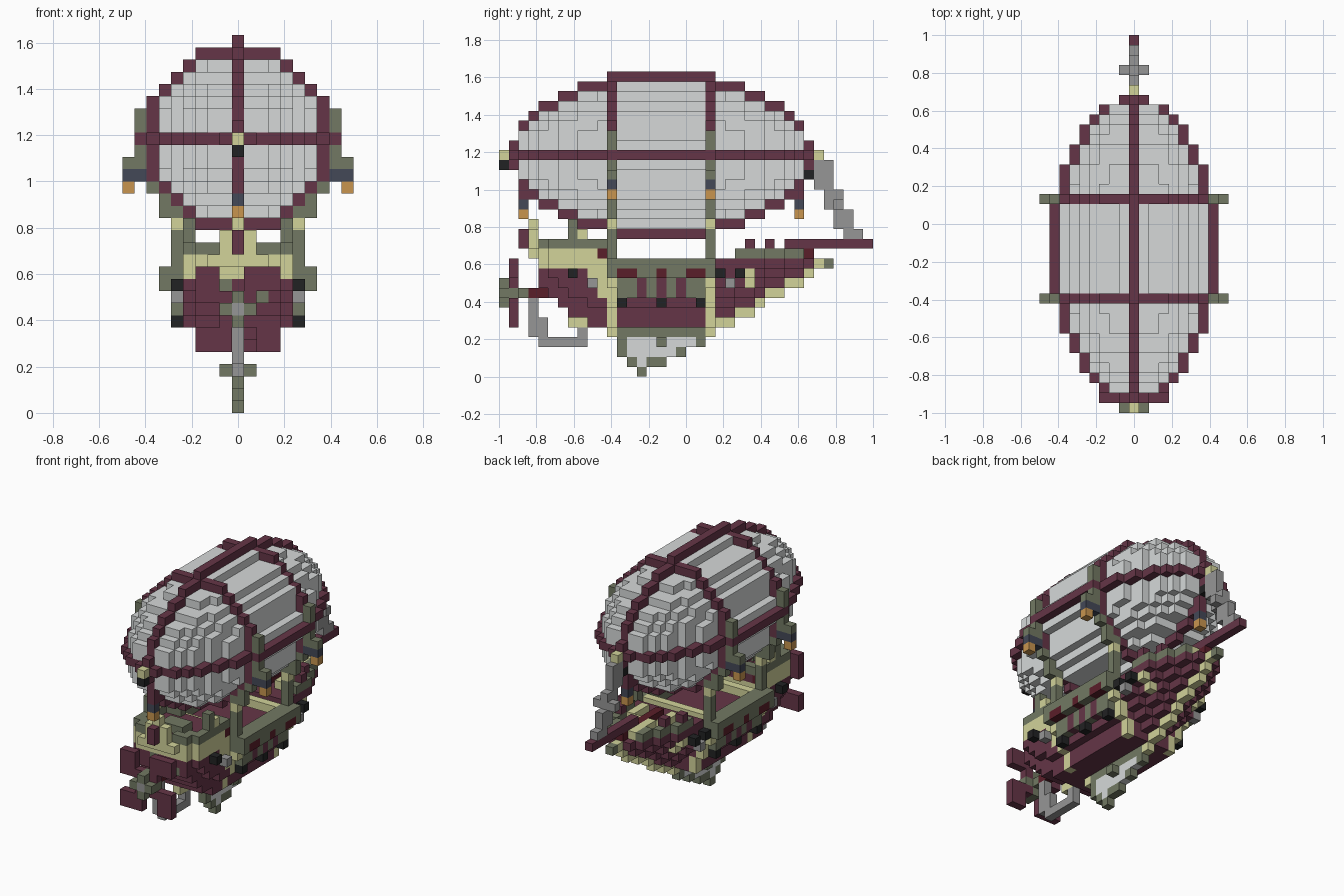
import bpy
import bmesh
from mathutils import Vector

cube = bpy.data.objects.get("Cube")
if cube:
    bpy.data.objects.remove(cube)

V = 2 / 38            # block size
MID, AXIS = 16, 22    # balloon centre along the length, and its axis height

# Flat colours
PALETTE = {"cloth": "D6D9D9", "maroon": "653547", "moss": "727963", "straw": "D2D39A",
           "black": "212223", "slate": "434857", "amber": "C8954F", "steel": "969696",
           "dark_red": "5A1E29"}
MATS = {}
for name, code in PALETTE.items():
    rgb = [((int(code[n:n + 2], 16) / 255 + 0.055) / 1.055) ** 2.4 for n in (0, 2, 4)]
    mat = bpy.data.materials.new(name)
    mat.use_nodes = True
    mat.diffuse_color = (*rgb, 1)
    mat.node_tree.nodes["Principled BSDF"].inputs["Base Color"].default_value = (*rgb, 1)
    MATS[name] = mat

blocks = {}


def span(a):
    return range(a[0], a[1] + 1) if isinstance(a, tuple) else (a,)


def put(part, colour, x, y, z, mirror=False):
    """Fill a box of blocks; a pair is an inclusive range."""
    for i in span(x):
        for j in span(y):
            for k in span(z):
                blocks[i, j, k] = (part, colour)
                if mirror:
                    blocks[-i, j, k] = (part, colour)


# Balloon: rounded caps on a drum, with raised ribs in two planes and two hoops
CAP = [7, 7, 7, 6, 6, 5, 5, 4, 3, 1]
for j in range(1, 32):
    d = abs(j - MID) - 5
    hoop = d == 0
    rib = 8 if d <= 0 else CAP[d - 1]
    r = rib - 1
    reach = 46 * (1 - (d / 10.2) ** 2) if d > 0 else 58 if hoop else 52
    for i in range(-r, r + 1):
        for k in range(-r, r + 1):
            if i * i + k * k <= reach:
                put("balloon_hoops" if hoop else "balloon", "maroon" if hoop else "cloth",
                    i, j, AXIS + k)
    put("balloon_ribs", "maroon", 0, j, (AXIS - rib, AXIS + rib))
    put("balloon_ribs", "maroon", (-rib, rib), j, AXIS)

# Balloon end caps and hanging end lanterns
put("balloon_nose", "straw", 0, 0, 22)
put("balloon_nose", "black", 0, 0, 21)
put("balloon_tail", "straw", 0, 32, 22)
put("balloon_tail", "black", 0, 31, 20)
for j in (2, 30):
    put("end_lantern", "maroon", 0, j, (18, 19))
    put("end_lantern", "slate", 0, j, 17)
    put("end_lantern", "amber", 0, j, 16)


# Hull outline
def half_width(j):
    if j < 11:
        return min(4, j - 1)
    return 5 if j <= 21 else round(4.4 * (1 - ((j - 21) / 12) ** 2))


def keel_height(j):
    if j < 11:
        return {4: 9, 5: 8, 6: 7, 7: 6, 8: 6}.get(j, 5)
    return 5 if j < 22 else 5 + (j - 22) * 6 // 10


for j in range(4, 32):
    w, low = half_width(j), keel_height(j)
    top = 9 if 11 <= j <= 21 else 11
    for k in range(low, top + 1):
        step = 3 + (k - low) // 2 if j < 22 else k - low
        h = min(w, step)
        put("hull", "maroon", (-h, h), j, k)
    if j > 21:
        put("keel_trim", "straw", 0, j, low)

# Middle bulwarks with ports, struts and studs
put("bulwark", "moss", 5, (12, 20), (8, 11), True)
put("bulwark", "moss", 5, (11, 21), (10, 11), True)
put("bulwark", "moss", 6, (11, 21), (10, 11), True)
for ports in ((12, 13), 16, (19, 20)):
    put("port", "dark_red", 6, ports, 10, True)
for j in (14, 16, 18):
    put("strut", "maroon", 5, j, (8, 9), True)
for j in (12, 16, 20):
    put("stud", "black", 5, j, 7, True)

# Straw frames around the hull at both ends of the middle, and deck beams
for j in (11, 21):
    for x, z in ((5, 9), (4, (7, 8)), (3, (5, 6)), (0, 4)):
        put("hull_frame", "straw", x, j, z, True)
for j in (12, 20):
    put("deck_beam", "straw", (-4, 4), j, 11)

# Bow gallery: straw band, moss railing, floor
for j in range(3, 11):
    w = half_width(j)
    put("bow_gallery", "straw", (-w, w), j, 12)
    if j > 3:
        put("bow_gallery", "straw", (-w, w), j, 11)
        inner = half_width(j - 1)
        put("bow_railing", "moss", (min(inner, w - 1) if j < 6 else w, w), j, 13, True)
        put("bow_floor", "maroon", (1 - w, w - 1), j, 12)
put("bow_railing", "moss", (2, 4), 10, 13, True)
put("bow_post", "straw", (-1, 1), 3, (13, 14))
put("bow_post", "straw", 0, 3, 15)
put("bow_post", "maroon", 0, 2, (13, 14))
put("bow_post", "moss", 4, 7, (14, 15), True)
put("bow_post", "straw", 4, 8, 14, True)
put("bow_table", "moss", (-1, 1), (6, 7), 13)
put("bow_table", "dark_red", 4, 10, 12, True)
put("bow_trim", "straw", 4, (9, 10), 10, True)
put("bow_trim", "straw", 4, 10, (8, 9), True)
put("bow_trim", "straw", 0, (7, 8), 5)
put("bow_studs", "moss", -1, 4, 10)
put("bow_studs", "moss", 2, 4, 9)
put("bow_window", "steel", 5, 9, 9, True)
put("bow_window", "black", 5, 7, 10, True)
put("stern_window", "steel", 5, 23, 9, True)
put("stern_window", "black", 5, 22, 10, True)
put("stern_window", "black", 5, 24, 10, True)
put("stern_trim", "straw", 4, 25, 10, True)
put("stern_trim", "straw", 3, 25, 9, True)

# Stern deck: moss edge, straw beams, dark red runner, tail pole
for j in range(24, 31):
    w = half_width(j)
    put("stern_railing", "moss", w, j, 12, True)
    put("stern_beams", "straw", max(1, w - 2), j, 12, True)
    put("stern_runner", "dark_red", 0, j, 12)
for j in (25, 27):
    put("stern_post", "maroon", half_width(j), j, 13, True)
put("stern_tip", "maroon", 0, 30, 12)
put("stern_tip", "dark_red", 0, 31, 12)
put("stern_tip", "straw", 0, (31, 32), 11)
put("stern_tip", "moss", 0, 33, 11)
put("tail_pole", "maroon", 0, (29, 37), 13)

# Steel tail rudder stepping down from the balloon to the pole
put("rudder", "steel", 0, (32, 33), (19, 21))
put("rudder", "steel", 0, (33, 34), (17, 18))
put("rudder", "steel", (-1, 1), 34, 17)
put("rudder", "steel", 0, (34, 35), (15, 16))
put("rudder", "steel", 0, (35, 36), 14)

# Suspension posts and side lanterns
for j in (11, 21):
    for x, z in ((8, (20, 21)), (8, (23, 24)), (9, 20), (7, 18), (6, (16, 17)),
                 (5, 16), (5, (11, 14))):
        put("suspension_post", "moss", x, j, z, True)
    put("suspension_post", "straw", 5, j, 15, True)
    put("side_lantern", "slate", (8, 9), j, 19, True)
    put("side_lantern", "amber", 9, j, 18, True)

# Fin under the hull
put("fin", "moss", 0, (12, 20), 4)
put("fin", "cloth", 0, (12, 20), 3)
put("fin", "cloth", 0, (12, 18), 2)
put("fin", "cloth", 0, (13, 16), 1)
for j, k in ((12, 3), (20, 3), (12, 2), (18, 2), (13, 1), (15, 1), (16, 1), (14, 0)):
    put("fin_edge", "moss", 0, j, k)
put("fin_edge", "moss", (-1, 1), 16, 3)

# Steel skid under the bow
put("skid", "steel", 0, 3, (4, 7))
put("skid", "steel", 0, 4, (3, 5))
put("skid", "steel", 0, (5, 8), 3)
put("skid", "steel", 0, 8, 4)

# Propeller: four pinwheel blades, cross hub and shaft
for a in (1, 2, 3):
    for b in (2, 3):
        for turn in range(4):
            p, q = a, b
            for _ in range(turn):
                p, q = -q, p
            put("propeller_blades", "maroon", p, 1, 8 + q)
put("propeller_hub", "moss", (-1, 1), (0, 1), 8)
put("propeller_hub", "moss", 0, (0, 1), (7, 9))
put("propeller_hub", "maroon", 1, 1, (7, 9), True)
put("propeller_hub", "moss", (-1, 1), 1, 8)
put("propeller_hub", "steel", 0, 0, 8)
put("propeller_shaft", "moss", 0, 2, 8)
put("propeller_shaft", "dark_red", 0, (3, 5), 8)

# Turn each part's blocks into a mesh of its outer faces only
parts = {}
for cell, (part, colour) in blocks.items():
    parts.setdefault(part, []).append((cell, colour))

for part, cells in parts.items():
    bm, cache, names = bmesh.new(), {}, []
    for cell, colour in cells:
        if colour not in names:
            names.append(colour)
        for axis in range(3):
            for sign in (-1, 1):
                beside = list(cell)
                beside[axis] += sign
                if tuple(beside) in blocks:
                    continue
                corners = []
                for s, t in ((-1, -1), (1, -1), (1, 1), (-1, 1)):
                    c = [2 * n for n in cell]
                    c[axis] += sign
                    c[(axis + 1) % 3] += s * sign
                    c[(axis + 2) % 3] += t
                    key = tuple(c)
                    if key not in cache:
                        cache[key] = bm.verts.new(
                            Vector((c[0], c[1] + 1 - 38, c[2] + 1)) * V / 2)
                    corners.append(cache[key])
                bm.faces.new(corners).material_index = names.index(colour)
    mesh = bpy.data.meshes.new(part)
    bm.to_mesh(mesh)
    bm.free()
    for colour in names:
        mesh.materials.append(MATS[colour])
    bpy.context.collection.objects.link(bpy.data.objects.new(part, mesh))
